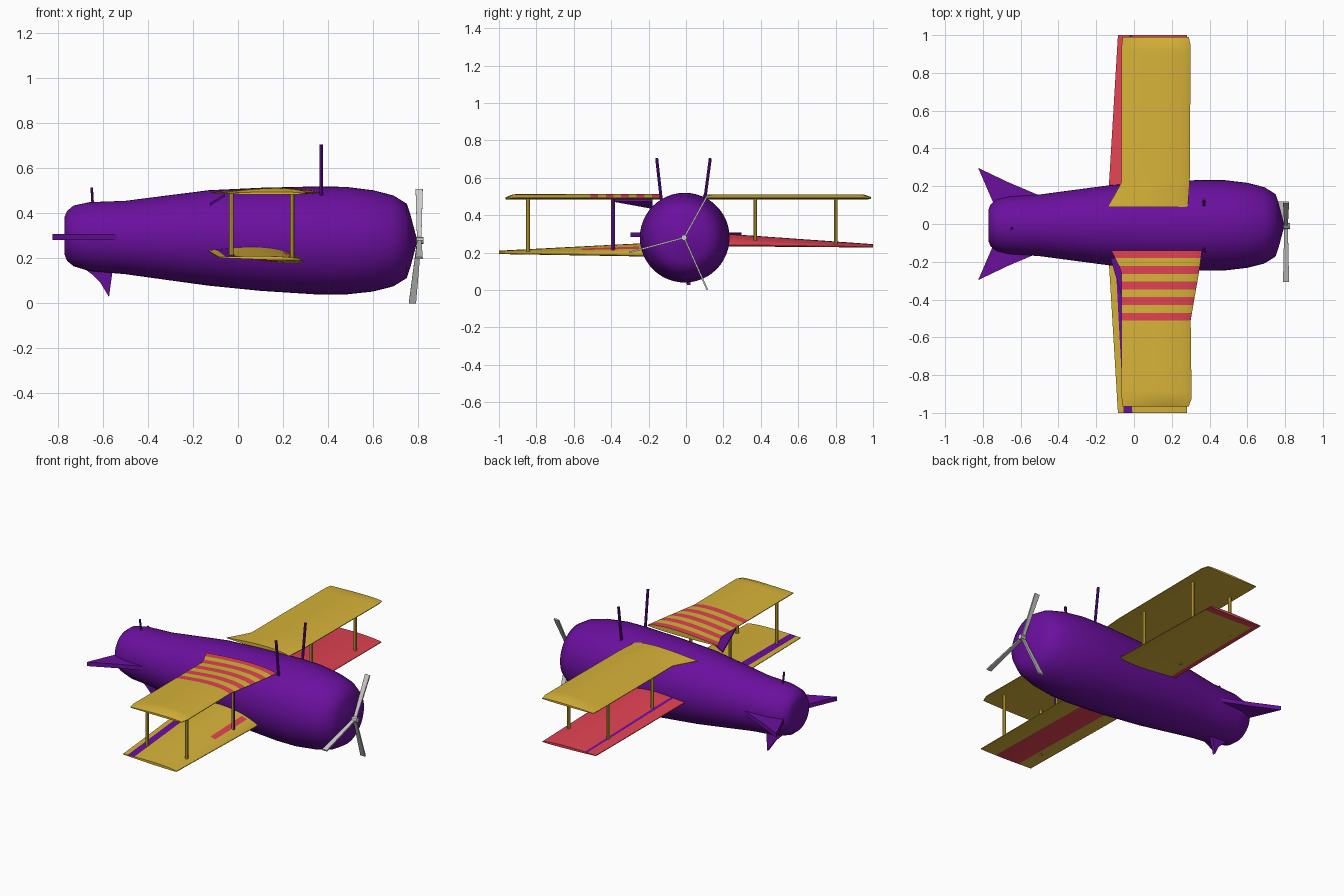
import bpy, math
from mathutils import Vector, Matrix

if "Cube" in bpy.data.objects:
    bpy.data.objects.remove(bpy.data.objects["Cube"])


def material(name, rgb):
    m = bpy.data.materials.new(name)
    m.use_nodes = True
    m.diffuse_color = (*rgb, 1)
    m.node_tree.nodes["Principled BSDF"].inputs["Base Color"].default_value = (*rgb, 1)
    return m


PURPLE = material("purple", (0.145, 0.005, 0.34))
YELLOW = material("golden yellow", (0.68, 0.45, 0.04))
RED = material("coral red", (0.75, 0.055, 0.085))
GREY = material("light grey", (0.6, 0.6, 0.6))


def build(name, verts, faces, mats, smooth=True):
    me = bpy.data.meshes.new(name)
    me.from_pydata(verts, [], faces)
    ob = bpy.data.objects.new(name, me)
    bpy.context.collection.objects.link(ob)
    for m in mats:
        me.materials.append(m)
    bpy.ops.object.select_all(action='DESELECT')
    bpy.context.view_layer.objects.active = ob
    ob.select_set(True)
    bpy.ops.object.mode_set(mode='EDIT')
    bpy.ops.mesh.select_all(action='SELECT')
    bpy.ops.mesh.normals_make_consistent(inside=False)
    bpy.ops.object.mode_set(mode='OBJECT')
    if smooth:
        bpy.ops.object.shade_smooth_by_angle(angle=math.radians(40))
    return ob


def skin(rings):
    """Vertices and faces of a closed tube through equal rings, with capped ends."""
    n = len(rings[0])
    verts = [p for r in rings for p in r]
    faces = [(i * n + j, i * n + (j + 1) % n, (i + 1) * n + (j + 1) % n, (i + 1) * n + j)
             for i in range(len(rings) - 1) for j in range(n)]
    faces += [tuple(range(n)), tuple(range(len(verts) - n, len(verts)))]
    return verts, faces


def lerp(a, b, t):
    return a + (b - a) * t


# Fuselage: x, radius, centre height
profile = [(-0.77, 0.085, 0.3), (-0.76, 0.11, 0.3), (-0.73, 0.135, 0.3), (-0.66, 0.153, 0.297),
           (-0.5, 0.163, 0.293), (-0.32, 0.187, 0.292), (-0.13, 0.212, 0.291), (0.1, 0.229, 0.285),
           (0.35, 0.24, 0.28), (0.48, 0.239, 0.279), (0.6, 0.225, 0.278), (0.69, 0.202, 0.278),
           (0.75, 0.165, 0.278), (0.765, 0.12, 0.278), (0.795, 0.008, 0.278)]
rings = [[(x, -0.007 + r * math.cos(a), z + r * math.sin(a))
          for a in (math.tau * k / 48 for k in range(48))] for x, r, z in profile]
build("fuselage", *skin(rings), [PURPLE])

# Wings: stations are (y, trailing x, leading x, trailing z, leading z, thickness)
CHORD, SPAN = 24, 20


def wing(name, stations, rule):
    y0, y1 = stations[0][0], stations[-1][0]
    rings = []
    for i in range(SPAN + 1):
        y = lerp(y0, y1, i / SPAN)
        for a, b in zip(stations, stations[1:]):
            t = (y - a[0]) / (b[0] - a[0])
            if t <= 1.0001:
                break
        _, xt, xl, zt, zl, th = [lerp(p, q, t) for p, q in zip(a, b)]

        def point(s, side):
            bulge = math.sin(math.pi * (1 - s) ** 0.7)
            h = th * (0.75 if side > 0 else 0.25) * bulge * side + 0.002 * side
            return (lerp(xt, xl, s), y, lerp(zt, zl, s) + h)
        rings.append([point(k / CHORD, 1) for k in range(CHORD + 1)]
                     + [point(k / CHORD, -1) for k in range(CHORD, -1, -1)])
    ob = build(name, *skin(rings), [YELLOW, RED, PURPLE])
    n = 2 * CHORD + 2
    for f in ob.data.polygons:
        if f.index >= SPAN * n:
            f.material_index = rule(0, 0, True, 1)
            continue
        i, j = divmod(f.index, n)
        top = j <= CHORD
        s = (j + 0.5 if top else n - 1.5 - j) / CHORD
        f.material_index = rule(i, s, top, abs(f.center.y))


def striped(i, s, top, y):
    return 1 if top and i < 10 and i % 2 == 0 and 0 < s < 1 else 0


def red_top(i, s, top, y):
    if top and 0.16 < s < 0.2:
        return 2
    return 1 if top or s < 0.08 or y > 0.97 else 0


def yellow_top(i, s, top, y):
    if top:
        if 0.1 < s < 0.19:
            return 2
        return 1 if 0.8 < s < 0.88 and 0.27 < y < 0.55 else 0
    return 1 if 0.25 < s < 0.7 else 0


wing("upper_wing_back", [(0.09, -0.14, 0.285, 0.492, 0.492, 0.022), (0.22, -0.065, 0.295, 0.492, 0.492, 0.024),
                         (0.96, -0.065, 0.3, 0.492, 0.492, 0.024), (0.99, -0.06, 0.29, 0.49, 0.49, 0.008)],
     lambda i, s, top, y: 0)
wing("upper_wing_front", [(-0.14, -0.12, 0.36, 0.492, 0.492, 0.026), (-0.25, -0.065, 0.345, 0.492, 0.492, 0.026),
                          (-0.51, -0.065, 0.3, 0.492, 0.492, 0.026), (-0.93, -0.065, 0.305, 0.492, 0.492, 0.024),
                          (-0.965, -0.06, 0.29, 0.488, 0.488, 0.008)], striped)
wing("lower_wing_back", [(0.12, -0.14, 0.29, 0.28, 0.24, 0.06), (0.25, -0.13, 0.29, 0.275, 0.24, 0.055),
                         (1.0, -0.085, 0.28, 0.24, 0.23, 0.012)], red_top)
wing("lower_wing_front", [(-0.12, -0.14, 0.29, 0.235, 0.185, 0.06), (-0.25, -0.13, 0.29, 0.232, 0.185, 0.055),
                          (-1.0, -0.085, 0.28, 0.205, 0.195, 0.012)], yellow_top)


# Rods: wing struts, mounting posts and tail antenna
def rod(name, a, b, r, mats):
    a, b = Vector(a), Vector(b)
    q = (b - a).to_track_quat('Z', 'Y')
    ring = [q @ Vector((r * math.cos(k * math.tau / 8), r * math.sin(k * math.tau / 8), 0)) for k in range(8)]
    return build(name, *skin([[a + p for p in ring], [b + p for p in ring]]), mats)


for y, base in ((-0.845, 0.2), (-0.39, 0.21), (0.37, 0.25), (0.8, 0.24)):
    side = "back" if y > 0 else "front"
    place = "outer" if abs(y) > 0.5 else "inner"
    for x, edge in ((-0.03, "trailing"), (0.24, "leading")):
        strut = rod(f"{side}_{place}_{edge}_strut", (x, y, base), (x, y, 0.49), 0.01, [YELLOW, PURPLE])
        if y == -0.39:
            for f in strut.data.polygons:
                f.material_index = 1 if f.normal.x > 0.6 else 0

rod("front_post", (0.37, -0.132, 0.48), (0.37, -0.157, 0.705), 0.008, [PURPLE])
rod("back_post", (0.37, 0.1, 0.48), (0.37, 0.13, 0.705), 0.008, [PURPLE])
rod("tail_antenna", (-0.645, -0.02, 0.43), (-0.65, -0.03, 0.515), 0.006, [PURPLE])


# Fins: flat outlines given a thickness
def plate(name, outline, offset, mat):
    d = Vector(offset) / 2
    pts = [Vector(p) for p in outline]
    return build(name, *skin([[p - d for p in pts], [p + d for p in pts]]), [mat], smooth=False)


for s, side in ((1, "back"), (-1, "front")):
    plate(f"{side}_tailplane", [(-0.825, 0.297 * s, 0.295), (-0.67, 0.223 * s, 0.295), (-0.51, 0.155 * s, 0.295),
                                (-0.6, 0.08 * s, 0.295), (-0.74, 0.1 * s, 0.295)], (0, 0, 0.025), PURPLE)
plate("ventral_fin", [(-0.69, 0, 0.16), (-0.65, 0, 0.13), (-0.61, 0, 0.09), (-0.573, 0.015, 0.028),
                      (-0.565, 0.01, 0.09), (-0.555, 0, 0.16)], (0, 0.02, 0), PURPLE)
plate("wing_fillet", [(-0.125, -0.18, 0.44), (-0.06, -0.18, 0.48), (-0.06, -0.4, 0.48)], (0, 0, 0.012), PURPLE)

# Propeller: three thin blades around a small hub
HUB = Vector((0.805, -0.01, 0.28))
for k, (angle, lean, length) in enumerate(((61, 0.0, 0.26), (195, 0.0, 0.305), (-66, -0.03, 0.305))):
    a = math.radians(angle)
    out = Vector((0, math.cos(a), math.sin(a)))
    flat = Vector((0, -math.sin(a), math.cos(a)))
    tip = HUB + out * length + Vector((lean, 0, 0))
    wide = Vector((0.016, 0, 0))
    plate(f"propeller_blade_{k + 1}", [HUB - wide * 0.6, tip - wide, tip + wide, HUB + wide * 0.6],
          flat * 0.009, GREY)
rod("propeller_hub", (0.785, -0.01, 0.28), (0.825, -0.01, 0.28), 0.016, [GREY])
